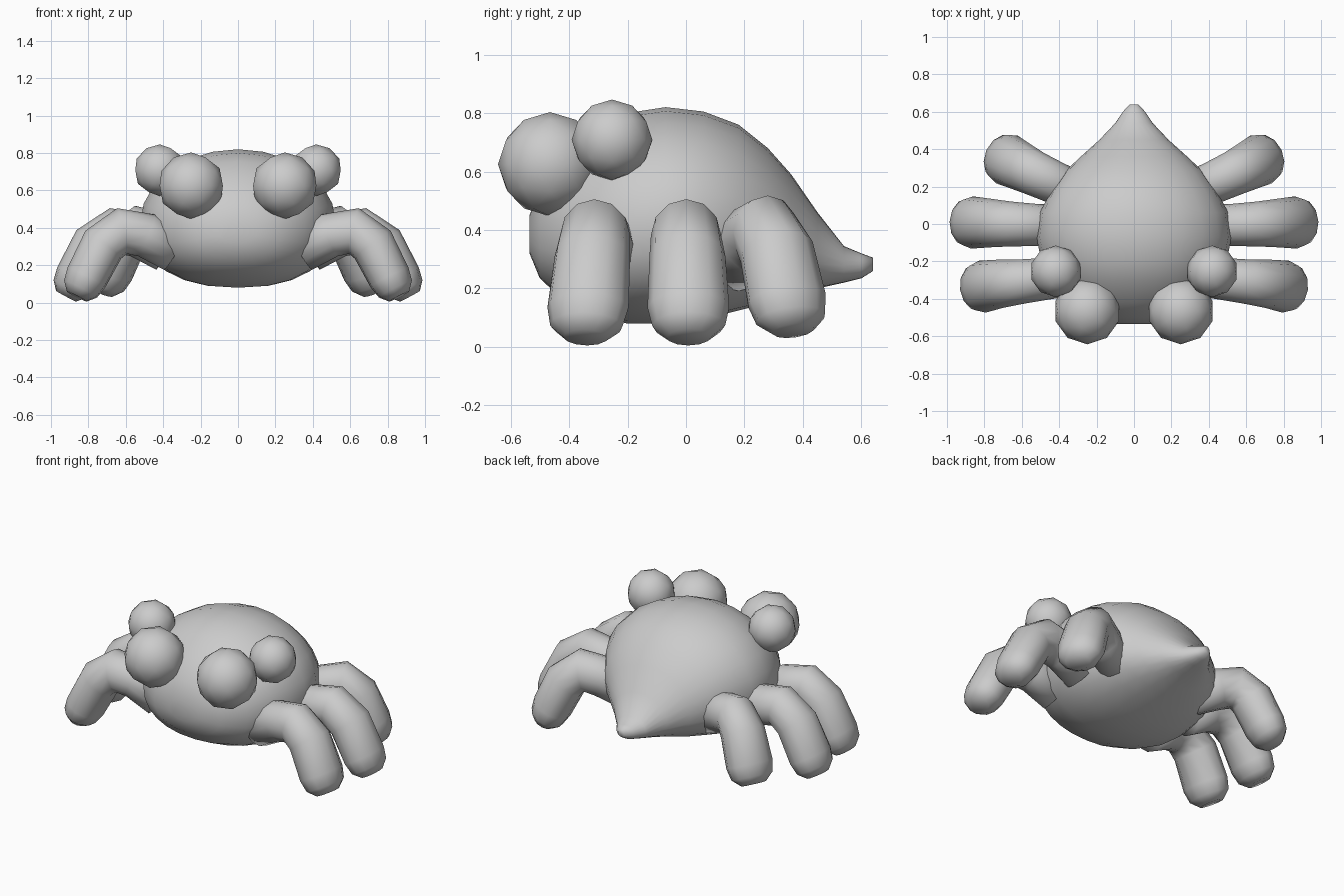
import bpy, bmesh, math
from mathutils import Vector, Matrix

if "Cube" in bpy.data.objects:
    bpy.data.objects.remove(bpy.data.objects["Cube"])


def finish(name, bm, mirror=False):
    bmesh.ops.recalc_face_normals(bm, faces=bm.faces[:])
    me = bpy.data.meshes.new(name)
    bm.to_mesh(me)
    bm.free()
    for p in me.polygons:
        p.use_smooth = True
    ob = bpy.data.objects.new(name, me)
    bpy.context.collection.objects.link(ob)
    if mirror:
        ob.modifiers.new("mirror", 'MIRROR').use_axis[0] = True
    return ob


def loft(rings):
    bm = bmesh.new()
    rows = [[bm.verts.new(co) for co in ring] for ring in rings]
    n = len(rows[0])
    for a, b in zip(rows, rows[1:]):
        for i in range(n):
            j = (i + 1) % n
            bm.faces.new((a[i], a[j], b[j], b[i]))
    bm.faces.new(rows[0])
    bm.faces.new(rows[-1])
    return bm


# Body: teardrop sections (y, half width, bottom z, top z)
sections = [
    (-0.535, 0.10, 0.32, 0.45), (-0.50, 0.23, 0.235, 0.55), (-0.42, 0.36, 0.16, 0.66),
    (-0.30, 0.45, 0.105, 0.755), (-0.20, 0.495, 0.08, 0.80), (-0.07, 0.522, 0.08, 0.82),
    (0.06, 0.505, 0.095, 0.805), (0.18, 0.44, 0.125, 0.76), (0.28, 0.37, 0.15, 0.68),
    (0.36, 0.285, 0.175, 0.59), (0.45, 0.185, 0.20, 0.46), (0.54, 0.10, 0.22, 0.345),
    (0.60, 0.06, 0.235, 0.32), (0.64, 0.022, 0.26, 0.305)]
rings = []
for y, w, lo, hi in sections:
    mid = lo + (hi - lo) * 0.47
    ring = []
    for i in range(24):
        a = math.tau * i / 24
        c, s = math.cos(a), math.sin(a)
        e = 1.0 if s >= 0 else 0.86      # fuller underside
        h = hi - mid if s >= 0 else mid - lo
        ring.append((w * math.copysign(abs(c) ** e, c), y,
                     mid + h * math.copysign(abs(s) ** e, s)))
    rings.append(ring)
finish("body", loft(rings))


# Eyes: a large front pair and a smaller rear pair
for name, pos, r in (("front_eyes", (0.25, -0.465, 0.625), 0.178),
                     ("rear_eyes", (0.418, -0.253, 0.708), 0.138)):
    bm = bmesh.new()
    bmesh.ops.create_icosphere(bm, subdivisions=2, radius=r, matrix=Matrix.Translation(pos))
    finish(name, bm, True)


# Legs: bent tubes with rounded feet
def leg(name, path):
    pts = [Vector(p) for p in path]
    d = (pts[-1] - pts[-2]).normalized()
    pts += [pts[-1] + d * 0.07, pts[-1] + d * 0.115]
    side_r = [0.11, 0.113, 0.12, 0.13, 0.14, 0.125, 0.075]
    up_r = [0.11, 0.12, 0.125, 0.122, 0.115, 0.10, 0.06]
    out = Vector((path[-1][0] - path[0][0], path[-1][1] - path[0][1], 0)).normalized()
    side = Vector((0, 0, 1)).cross(out)
    rings = []
    for k, p in enumerate(pts):
        t = (pts[min(k + 1, len(pts) - 1)] - pts[max(k - 1, 0)]).normalized()
        up = t.cross(side).normalized()
        rings.append([p + side * side_r[k] * math.cos(math.tau * i / 12)
                      + up * up_r[k] * math.sin(math.tau * i / 12) for i in range(12)])
    finish(name, loft(rings), True)


leg("front_legs", [(0.34, -0.275, 0.27), (0.49, -0.295, 0.36), (0.62, -0.31, 0.383),
                   (0.72, -0.32, 0.31), (0.81, -0.335, 0.135)])
leg("middle_legs", [(0.38, -0.01, 0.27), (0.53, -0.005, 0.36), (0.66, 0.0, 0.383),
                    (0.77, 0.005, 0.31), (0.865, 0.008, 0.135)])
leg("back_legs", [(0.28, 0.16, 0.29), (0.42, 0.22, 0.365), (0.53, 0.27, 0.395),
                  (0.61, 0.31, 0.325), (0.68, 0.345, 0.16)])
